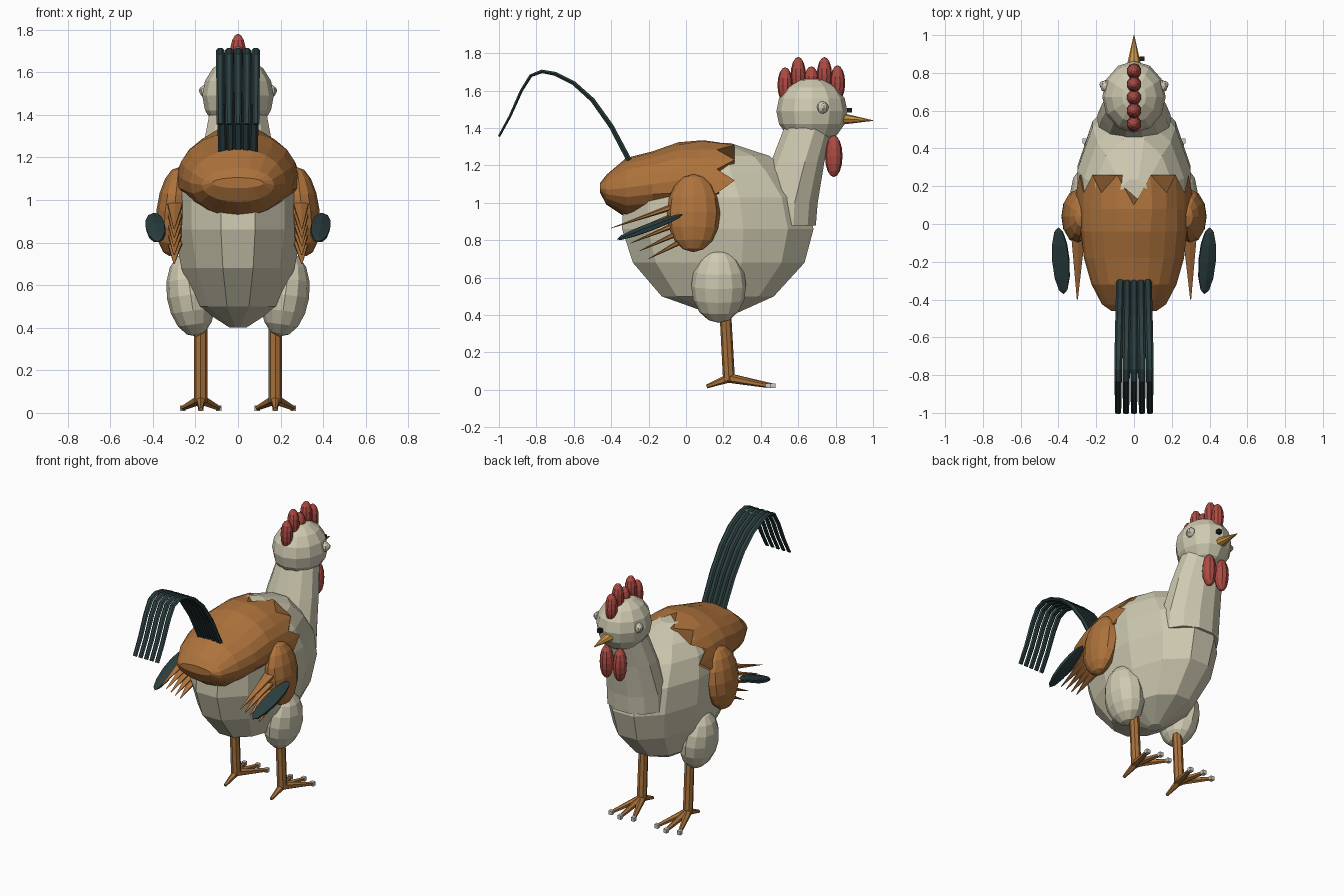
import bpy, bmesh, math
from mathutils import Vector, Matrix
from mathutils.bvhtree import BVHTree

cube = bpy.data.objects.get("Cube")
if cube:
    bpy.data.objects.remove(cube, do_unlink=True)


def material(name, r, g, b):
    m = bpy.data.materials.new(name)
    m.use_nodes = True
    m.diffuse_color = (r, g, b, 1)
    m.node_tree.nodes["Principled BSDF"].inputs["Base Color"].default_value = (r, g, b, 1)
    return m


CREAM = material("cream", .62, .59, .44)
BROWN = material("feather brown", .42, .17, .045)
SKIN = material("leg orange", .40, .17, .045)
DARK = material("dark teal", .025, .05, .052)
RED = material("comb red", .42, .07, .055)
GOLD = material("beak gold", .62, .31, .06)
CLAW = material("claw grey", .60, .60, .54)
BLACK = material("black", .012, .014, .018)


def finish(name, bm, mat):
    bmesh.ops.recalc_face_normals(bm, faces=bm.faces)
    mesh = bpy.data.meshes.new(name)
    bm.to_mesh(mesh)
    bm.free()
    mesh.materials.append(mat)
    obj = bpy.data.objects.new(name, mesh)
    bpy.context.collection.objects.link(obj)
    return obj


def loft(name, rings, mat):
    """Skin a list of point rings and cap both ends."""
    bm = bmesh.new()
    rows = [[bm.verts.new(p) for p in ring] for ring in rings]
    n = len(rows[0])
    for a, b in zip(rows, rows[1:]):
        for i in range(n):
            j = (i + 1) % n
            bm.faces.new((a[i], a[j], b[j], b[i]))
    bm.faces.new(rows[0])
    bm.faces.new(rows[-1])
    return finish(name, bm, mat)


def flat_ring(z, back, front, rx, n=12):
    cy, ry = (back + front) / 2, (front - back) / 2
    angles = [2 * math.pi * (i + .5) / n for i in range(n)]
    return [(rx * math.cos(a), cy + ry * math.sin(a), z) for a in angles]


def ball(name, loc, radii, mat, segs=12, rings=8, turn=(0, 0, 0), axis_y=False):
    bm = bmesh.new()
    bmesh.ops.create_uvsphere(bm, u_segments=segs, v_segments=rings, radius=1)
    m = Matrix.Diagonal((*radii, 1))
    if axis_y:
        m = m @ Matrix.Rotation(math.pi / 2, 4, 'X')
    for angle, axis in zip(turn, "XYZ"):
        m = Matrix.Rotation(math.radians(angle), 4, axis) @ m
    bm.transform(Matrix.Translation(loc) @ m)
    return finish(name, bm, mat)


def spike(name, start, end, r1, r2, mat, segs=6, flat=1):
    """Tapered rod between two points, optionally thinned across its height."""
    a, b = Vector(start), Vector(end)
    bm = bmesh.new()
    bmesh.ops.create_cone(bm, cap_ends=True, segments=segs, radius1=r1,
                          radius2=r2, depth=(b - a).length)
    m = (b - a).to_track_quat('Z', 'Y').to_matrix().to_4x4()
    bm.transform(Matrix.Translation((a + b) / 2) @ m @ Matrix.Diagonal((1, flat, 1, 1)))
    return finish(name, bm, mat)


def box(name, loc, size, mat):
    bm = bmesh.new()
    bmesh.ops.create_cube(bm, size=size)
    bm.transform(Matrix.Translation(loc))
    return finish(name, bm, mat)


# Body: stacked rings of height, back, front and half width
body = loft("body", [flat_ring(*r) for r in (
    (.40, .15, .25, .04), (.50, -.14, .48, .20), (.68, -.30, .65, .275),
    (.86, -.36, .70, .31), (1.03, -.35, .66, .31), (1.16, -.30, .56, .275),
    (1.25, -.20, .46, .21), (1.32, -.02, .24, .09))], CREAM)

# Neck and head
loft("neck", [flat_ring(*r) for r in (
    (.88, .36, .70, .20), (1.0, .36, .71, .20), (1.22, .45, .745, .175),
    (1.40, .52, .79, .14))], CREAM)
ball("head", (0, .673, 1.49), (.168, .19, .18), CREAM)

# Back plumage: sections along y, pushed clear of the body, zigzag front edge
tree = BVHTree.FromObject(body, bpy.context.evaluated_depsgraph_get())
N = 20
sections = []
for y, zc, rx, rz in ((-.46, 1.08, .12, .025), (-.425, 1.07, .17, .08),
                      (-.32, 1.08, .225, .16), (-.18, 1.10, .265, .175),
                      (-.04, 1.12, .28, .20), (.08, 1.12, .27, .19),
                      (.20, 1.12, .26, .18)):
    ring = []
    for i in range(N):
        a = 2 * math.pi * i / N
        yy = y
        if y > .15:
            yy = .26 if i % 2 == 0 else .165
            if i == N // 4:
                yy = .10
        centre = Vector((0, yy, zc))
        ray = Vector((rx * math.cos(a), 0, rz * math.sin(a)))
        length = ray.length
        if math.sin(a) > -.35:
            hit = tree.ray_cast(centre, ray.normalized())
            if hit[0] is not None:
                length = max(length if y < .15 else 0, hit[3] + .014)
        ring.append(centre + ray.normalized() * length)
    sections.append(ring)
loft("back_plumage", sections, BROWN)

# Beak and nostril
spike("beak", (0, .82, 1.45), (0, 1.0, 1.44), .042, .002, GOLD, 8, .8)
box("nostril", (.042, .875, 1.495), .026, BLACK)

# Comb
for i, (z, rz) in enumerate(((1.63, .095), (1.68, .10), (1.645, .085),
                             (1.68, .10), (1.64, .095))):
    ball(f"comb_{i + 1}", (0, .53 + .07 * i, z), (.04, .041, rz), RED, 10, 8)

# Tail: five arched strips that fan out slightly
path = [Vector((0, y, z)) for y, z in (
    (-.30, 1.22), (-.40, 1.41), (-.50, 1.55), (-.60, 1.64), (-.70, 1.69),
    (-.77, 1.703), (-.83, 1.68), (-.88, 1.60), (-.94, 1.465), (-1.0, 1.355))]
for k in range(-2, 3):
    rings = []
    for i, p in enumerate(path):
        t = i / (len(path) - 1)
        way = path[min(i + 1, len(path) - 1)] - path[max(i - 1, 0)]
        side = Vector((.022 - .006 * t * t, 0, 0))
        up = Vector((0, -way.z, way.y)).normalized() * (.014 - .008 * t)
        c = p + Vector((k * (.036 + .006 * min(1, 2 * t)), 0, 0))
        rings.append([c - side, c - side / 2 + up, c + side / 2 + up,
                      c + side, c + side / 2 - up, c - side / 2 - up])
    loft(f"tail_feather_{k + 3}", rings, DARK)

# Paired parts
for s, label in ((1, "left"), (-1, "right")):
    ball(f"{label}_eye", (s * .15, .73, 1.51), (.03, .033, .033), CREAM, 8, 6)
    ball(f"{label}_pupil", (s * .167, .738, 1.513), (.016, .019, .019), CLAW, 8, 6)
    ball(f"{label}_wattle", (s * .05, .79, 1.25), (.045, .047, .112), RED, 10, 8)

    # Wing with layered feathers
    ball(f"{label}_wing", (s * .30, .04, .945), (.083, .143, .21), BROWN,
         turn=(0, s * -6, 0))
    for i in range(5):
        spike(f"{label}_wing_feather_{i + 1}",
              (s * .295, -.01 + .008 * i, 1.0 - .045 * i),
              (s * .30, -.40 + .05 * i, .865 - .041 * i),
              .048, .003, BROWN, 6, .42)
    ball(f"{label}_long_feather", (s * .387, -.195, .87), (.052, .19, .022), DARK,
         6, 6, (21, s * 12, 0), True)

    # Thigh, shank and foot
    ball(f"{label}_thigh", (s * .222, .175, .555), (.113, .147, .198), CREAM,
         turn=(0, s * 8, 0))
    x = s * .175
    spike(f"{label}_shank", (x, .23, .05), (x, .21, .42), .032, .031, SKIN, 8)
    spike(f"{label}_hind_toe", (x, .25, .07), (x, .11, .018), .026, .010, SKIN)
    for j, reach in ((-1, .44), (0, .465), (1, .44)):
        tip = (x + j * .085, reach, .022)
        spike(f"{label}_toe_{j + 2}", (x, .22, .065), tip, .026, .012, SKIN)
        box(f"{label}_claw_{j + 2}", tip, .026, CLAW)
